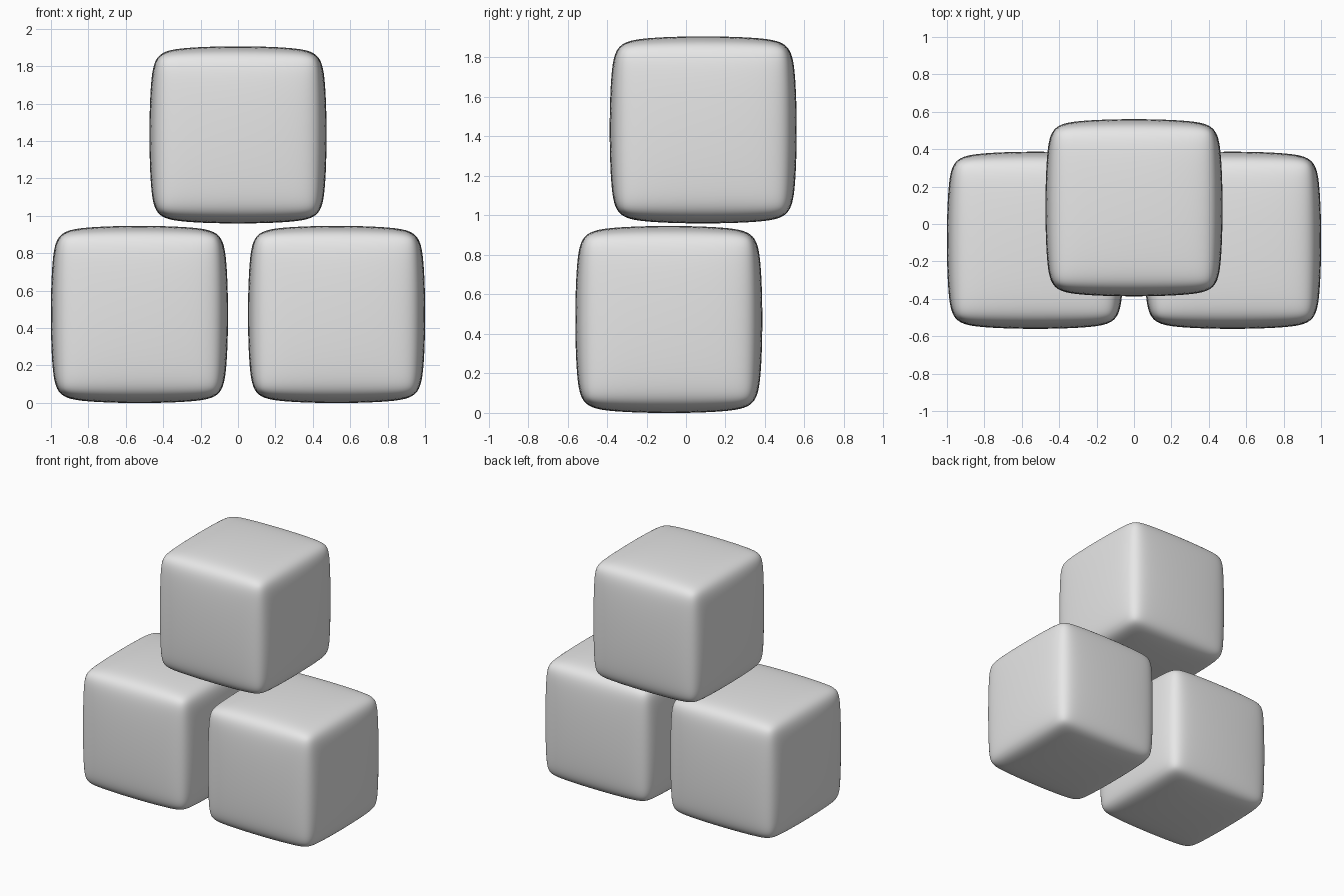
import bpy

default = bpy.data.objects.get("Cube")
if default:
    bpy.data.objects.remove(default, do_unlink=True)

SIZE = 0.96      # block edge before softening
CHAMFER = 0.08
HALF = 0.473     # half of the softened block

grey = bpy.data.materials.new("light grey")
grey.use_nodes = True
grey.diffuse_color = (0.8, 0.8, 0.8, 1)
grey.node_tree.nodes["Principled BSDF"].inputs["Base Color"].default_value = (0.8, 0.8, 0.8, 1)


def soft_block(name, location):
    """Cube with chamfered edges, smoothed into a slightly puffy block."""
    bpy.ops.mesh.primitive_cube_add(size=SIZE, location=location)
    block = bpy.context.object
    block.name = name
    block.data.materials.append(grey)
    bevel = block.modifiers.new("chamfer", "BEVEL")
    bevel.width = CHAMFER
    bevel.segments = 1
    smooth = block.modifiers.new("soften", "SUBSURF")
    smooth.levels = smooth.render_levels = 4
    bpy.ops.object.shade_smooth()


# Two blocks side by side at the bottom
for side, x in (("left", 0.527), ("right", -0.527)):
    soft_block(side + "_bottom_block", (x, -0.087, HALF))

# One block stacked on top, set further back
soft_block("top_block", (0, 0.087, HALF + SIZE))
